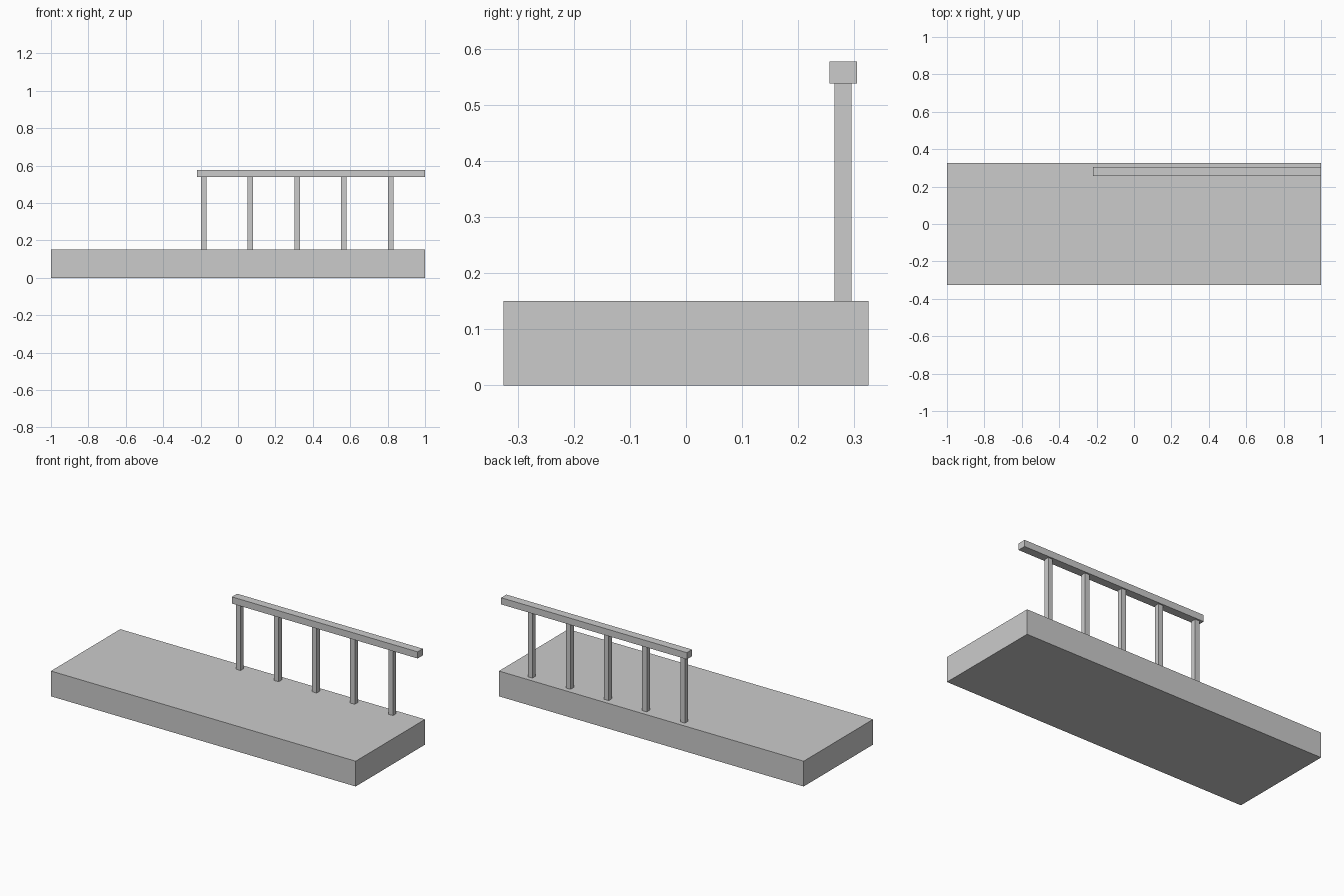
import bpy

if "Cube" in bpy.data.objects:
    bpy.data.objects.remove(bpy.data.objects["Cube"])


def box(name, x, y, z):
    """Axis-aligned box from (min, max) ranges."""
    bpy.ops.mesh.primitive_cube_add(size=1, location=[sum(r) / 2 for r in (x, y, z)])
    ob = bpy.context.object
    ob.name = name
    ob.scale = [r[1] - r[0] for r in (x, y, z)]
    bpy.ops.object.transform_apply(location=False, rotation=False, scale=True)
    return ob


DECK_TOP = 0.15
RAIL_BOTTOM = 0.5375
POST_Y = 0.28
HALF = 0.015

# Platform slab
box("platform", (-1, 1), (-0.325, 0.325), (0, DECK_TOP))

# Evenly spaced square posts along the back edge
for i in range(5):
    x = -0.184 + 0.25 * i
    box(f"railing_post_{i + 1}", (x - HALF, x + HALF),
        (POST_Y - HALF, POST_Y + HALF), (DECK_TOP, RAIL_BOTTOM))

# Handrail on top of the posts
box("handrail", (-0.219, 1), (POST_Y - 0.0245, POST_Y + 0.0245), (RAIL_BOTTOM, 0.577))
